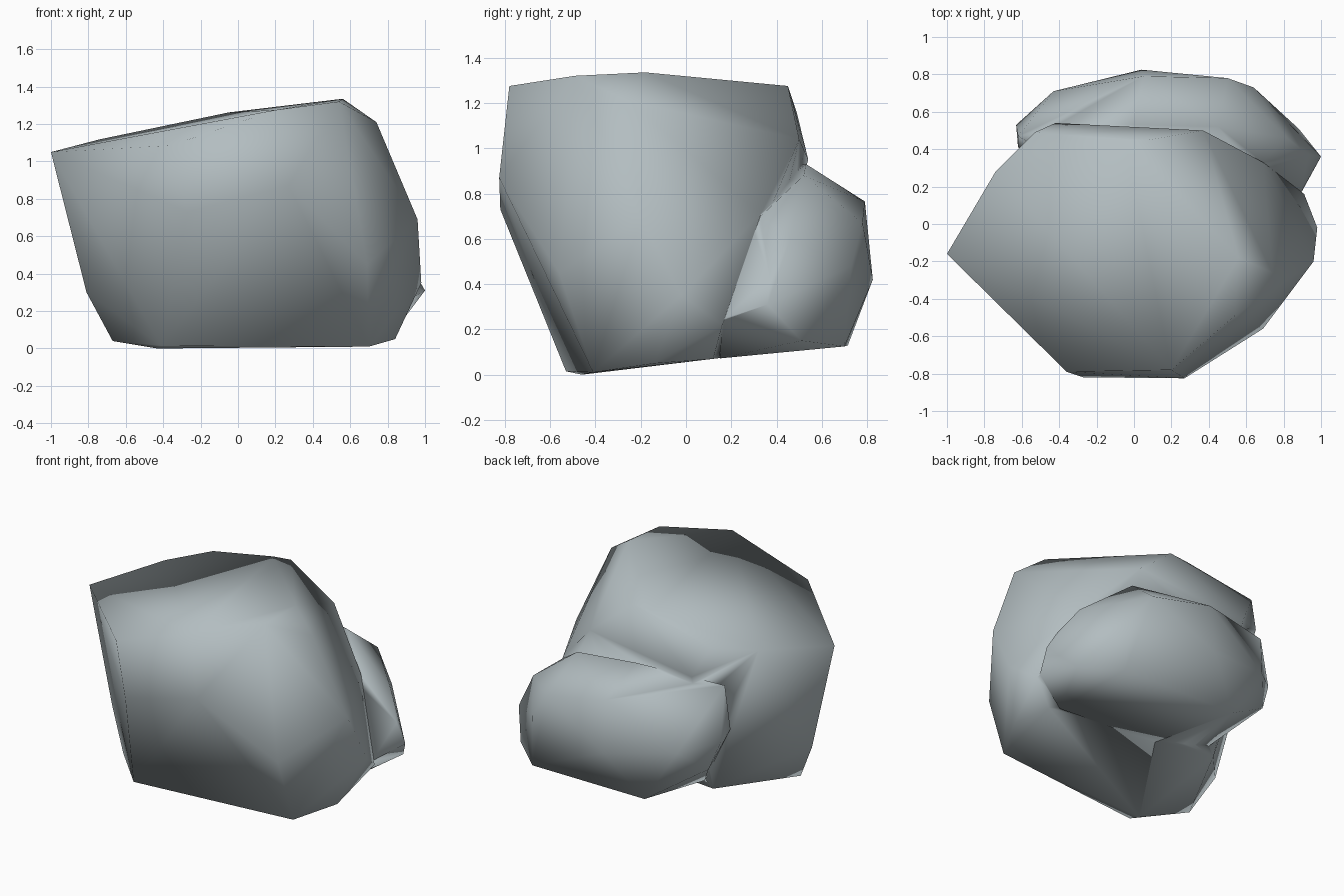
import bpy, bmesh

if "Cube" in bpy.data.objects:
    bpy.data.objects.remove(bpy.data.objects["Cube"])

# one weathered grey stone colour
stone = bpy.data.materials.new("grey stone")
stone.diffuse_color = (0.45, 0.51, 0.53, 1.0)
stone.use_nodes = True
stone.node_tree.nodes["Principled BSDF"].inputs["Base Color"].default_value = stone.diffuse_color


def hull(name, corners):
    """Smooth shaded convex stone wrapped around its corner points."""
    bm = bmesh.new()
    for c in corners:
        bm.verts.new(c)
    res = bmesh.ops.convex_hull(bm, input=bm.verts[:])
    junk = {g for g in res["geom_interior"] + res["geom_unused"]
            if isinstance(g, bmesh.types.BMVert)}
    bmesh.ops.delete(bm, geom=list(junk), context='VERTS')
    bmesh.ops.recalc_face_normals(bm, faces=bm.faces[:])
    for f in bm.faces:
        f.smooth = True
    me = bpy.data.meshes.new(name)
    bm.to_mesh(me)
    bm.free()
    me.materials.append(stone)
    ob = bpy.data.objects.new(name, me)
    bpy.context.collection.objects.link(ob)
    return ob


# main boulder: top rim, waist, foot
top_rim = [(-1, -.16, 1.05), (-.74, .28, 1.118), (-.53, .49, 1.155),
           (-.05, .45, 1.262), (.08, .45, 1.275), (.56, -.18, 1.335),
           (.54, -.49, 1.32), (.2, -.78, 1.275), (-.36, -.79, 1.085),
           (.74, -.26, 1.21), (.37, .5, 1.04)]
waist = [(-.27, -.82, .73), (.27, -.825, .87), (.69, -.56, .45),
         (.96, -.2, .69), (.98, -.02, .35), (.69, .33, .71),
         (.91, .16, .22), (-.42, .54, .95), (-.81, -.19, .30)]
foot = [(-.41, -.53, .015), (-.43, -.46, 0), (.70, -.41, .01),
        (.84, -.14, .05), (.78, .12, .07), (-.67, -.27, .04),
        (-.40, .28, .09)]
boulder = hull("boulder", top_rim + waist + foot)

# smaller lump bulging from the back
lump = hull("back_lump", [
    (-.62, .47, .92), (0, .53, .93), (.45, .52, .88), (.05, .79, .765),
    (.5, .78, .67), (.04, .825, .42), (-.43, .71, .5), (-.63, .53, .56),
    (-.56, .56, .37), (-.62, .41, .6), (-.19, .715, .13), (.66, .70, .125),
    (.64, .73, .48), (.88, .51, .15), (1, .36, .31), (.93, .37, .43),
    (.82, .46, .6), (.69, .33, .70), (.89, .16, .24), (.72, .15, .072),
    (-.35, .3, .14), (0, .2, .08), (0, .1, .6)])

# fuse both into one stone
mod = boulder.modifiers.new("fuse", 'BOOLEAN')
mod.operation = 'UNION'
mod.solver = 'EXACT'
mod.object = lump
bpy.context.view_layer.objects.active = boulder
boulder.select_set(True)
bpy.ops.object.modifier_apply(modifier=mod.name)
bpy.data.objects.remove(lump)
for p in boulder.data.polygons:
    p.use_smooth = True
